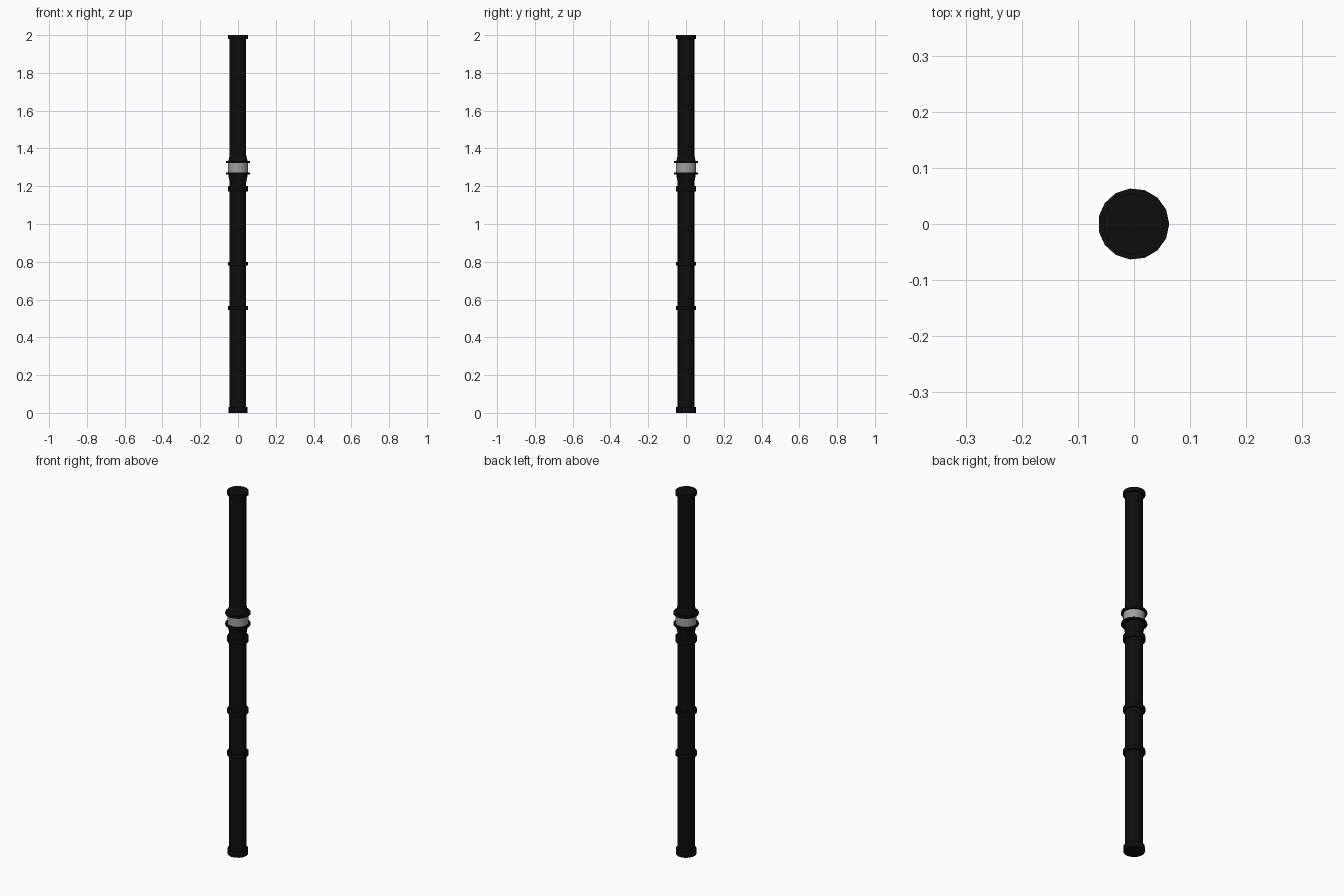
import bpy
import math

cube = bpy.data.objects.get("Cube")
if cube:
    bpy.data.objects.remove(cube, do_unlink=True)

SIDES = 15


def make_material(name, rgb, roughness):
    mat = bpy.data.materials.new(name)
    mat.use_nodes = True
    color = (*rgb, 1.0)
    mat.diffuse_color = color
    shader = mat.node_tree.nodes["Principled BSDF"]
    shader.inputs["Base Color"].default_value = color
    shader.inputs["Roughness"].default_value = roughness
    return mat


black = make_material("matte black", (0.004, 0.004, 0.004), 0.6)
silver = make_material("brushed grey", (0.35, 0.35, 0.34), 0.5)


def lathe(name, profile, mat, sides=SIDES):
    """Closed solid of revolution from (radius, z) points, bottom to top."""
    verts = []
    for radius, z in profile:
        for i in range(sides):
            a = math.tau * i / sides
            verts.append((radius * math.cos(a), radius * math.sin(a), z))
    faces = [tuple(reversed(range(sides)))]
    for row in range(len(profile) - 1):
        base = row * sides
        for i in range(sides):
            j = (i + 1) % sides
            faces.append((base + i, base + j, base + sides + j, base + sides + i))
    last = (len(profile) - 1) * sides
    faces.append(tuple(range(last, last + sides)))
    mesh = bpy.data.meshes.new(name)
    mesh.from_pydata(verts, [], faces)
    mesh.materials.append(mat)
    obj = bpy.data.objects.new(name, mesh)
    obj.location.x = -0.0007
    bpy.context.collection.objects.link(obj)
    return obj


def disc(name, radius, low, high, mat=black, sides=SIDES):
    return lathe(name, [(radius, low), (radius, high)], mat, sides)


# Lower and upper tubes, flaring towards the joint
lathe("lower_tube", [(0.044, 0.005), (0.044, 1.22), (0.051, 1.255), (0.051, 1.265)], black)
lathe("upper_tube", [(0.051, 1.325), (0.051, 1.335), (0.044, 1.365), (0.044, 1.995)], black)

# End caps
disc("bottom_cap", 0.052, 0.0, 0.03)
disc("top_cap", 0.054, 1.98, 2.0)

# Raised rings along the lower tube
disc("low_ring", 0.054, 0.545, 0.565)
disc("middle_ring", 0.054, 0.78, 0.80)
disc("upper_collar", 0.054, 1.172, 1.20)

# Joint: grey band held between two thin flanges
disc("lower_flange", 0.0635, 1.262, 1.272)
disc("joint_band", 0.0525, 1.27, 1.324, silver, SIDES * 3)
disc("upper_flange", 0.0635, 1.322, 1.333)
